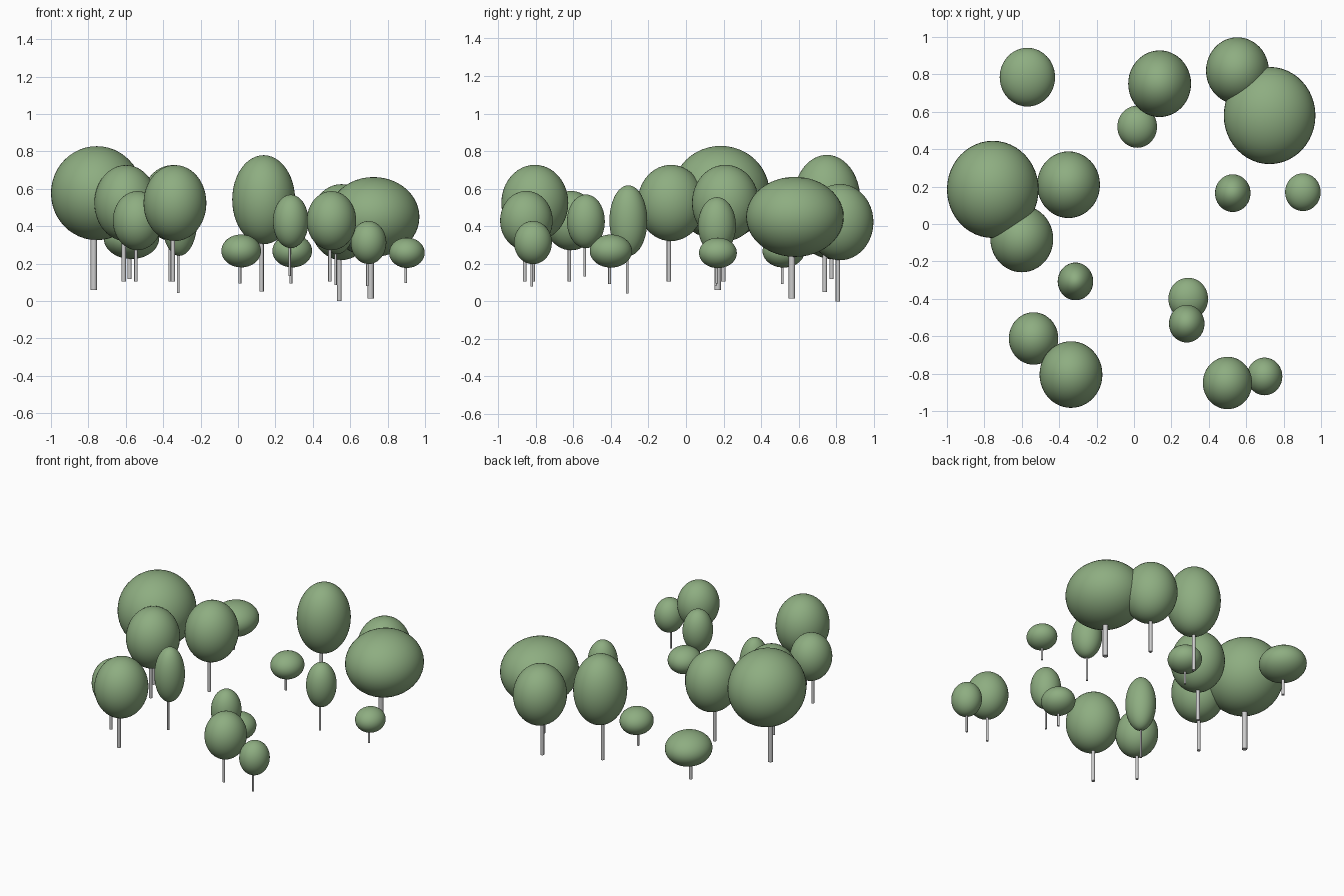
import bpy
from mathutils import Vector

cube = bpy.data.objects.get("Cube")
if cube:
    bpy.data.objects.remove(cube, do_unlink=True)

# Crown half-width for each kind of tree
KINDS = {"great": 0.245, "tall": 0.168, "spreading": 0.148,
         "medium": 0.132, "bushy": 0.106, "slim": 0.095}
DEPTH_RATIO = 1.06   # crowns are slightly deeper than wide
TRUNK_RATIO = 0.07   # trunk radius relative to crown half-width
TRUNK_SHIFT = 0.065  # trunk stands a little off the crown centre

# kind, crown x, crown y, crown z, crown half-height, trunk foot z
TREES = [
    ("great", -0.755, 0.185, 0.577, 0.251, 0.06),
    ("great", 0.725, 0.58, 0.45, 0.213, 0.015),
    ("tall", 0.137, 0.75, 0.542, 0.238, 0.05),
    ("tall", 0.553, 0.82, 0.422, 0.203, 0.0),
    ("tall", -0.35, 0.21, 0.524, 0.203, 0.105),
    ("tall", -0.60, -0.08, 0.524, 0.203, 0.105),
    ("tall", -0.337, -0.805, 0.524, 0.203, 0.105),
    ("spreading", -0.57, 0.785, 0.335, 0.11, 0.118),
    ("medium", -0.537, -0.612, 0.43, 0.158, 0.105),
    ("medium", 0.50, -0.85, 0.43, 0.158, 0.105),
    ("bushy", 0.017, 0.52, 0.268, 0.088, 0.093),
    ("bushy", 0.29, -0.4, 0.268, 0.088, 0.093),
    ("slim", -0.313, -0.307, 0.43, 0.188, 0.043),
    ("slim", 0.282, -0.533, 0.426, 0.143, 0.133),
    ("slim", 0.698, -0.815, 0.313, 0.115, 0.08),
    ("slim", 0.528, 0.165, 0.403, 0.152, 0.085),
    ("slim", 0.903, 0.17, 0.258, 0.081, 0.096),
]


def make_material(name, colour):
    mat = bpy.data.materials.new(name)
    mat.use_nodes = True
    mat.diffuse_color = colour
    for node in mat.node_tree.nodes:
        if node.type == "BSDF_PRINCIPLED":
            node.inputs["Base Color"].default_value = colour
    return mat


def add_crown(name, centre, radii, material):
    bpy.ops.mesh.primitive_uv_sphere_add(segments=48, ring_count=24, location=centre)
    crown = bpy.context.object
    crown.name = name
    crown.scale = radii
    crown.data.materials.append(material)
    bpy.ops.object.shade_smooth()
    return crown


def add_trunk(name, foot, top_z, radius):
    height = top_z - foot.z
    bpy.ops.mesh.primitive_cylinder_add(
        vertices=16, radius=radius, depth=height,
        location=foot + Vector((0, 0, height / 2)))
    trunk = bpy.context.object
    trunk.name = name
    bpy.ops.object.shade_smooth_by_angle()
    return trunk


leaf_green = make_material("leaf_green", (0.27, 0.42, 0.22, 1))

# Each tree is an ellipsoid crown on a thin grey trunk
for number, (kind, x, y, z, half_height, foot_z) in enumerate(TREES, start=1):
    width = KINDS[kind]
    shift = width * TRUNK_SHIFT
    label = f"{kind}_tree_{number}"
    add_crown(label + "_crown", (x, y, z),
              (width, width * DEPTH_RATIO, half_height), leaf_green)
    add_trunk(label + "_trunk", Vector((x - shift, y - shift, foot_z)),
              z, width * TRUNK_RATIO)
